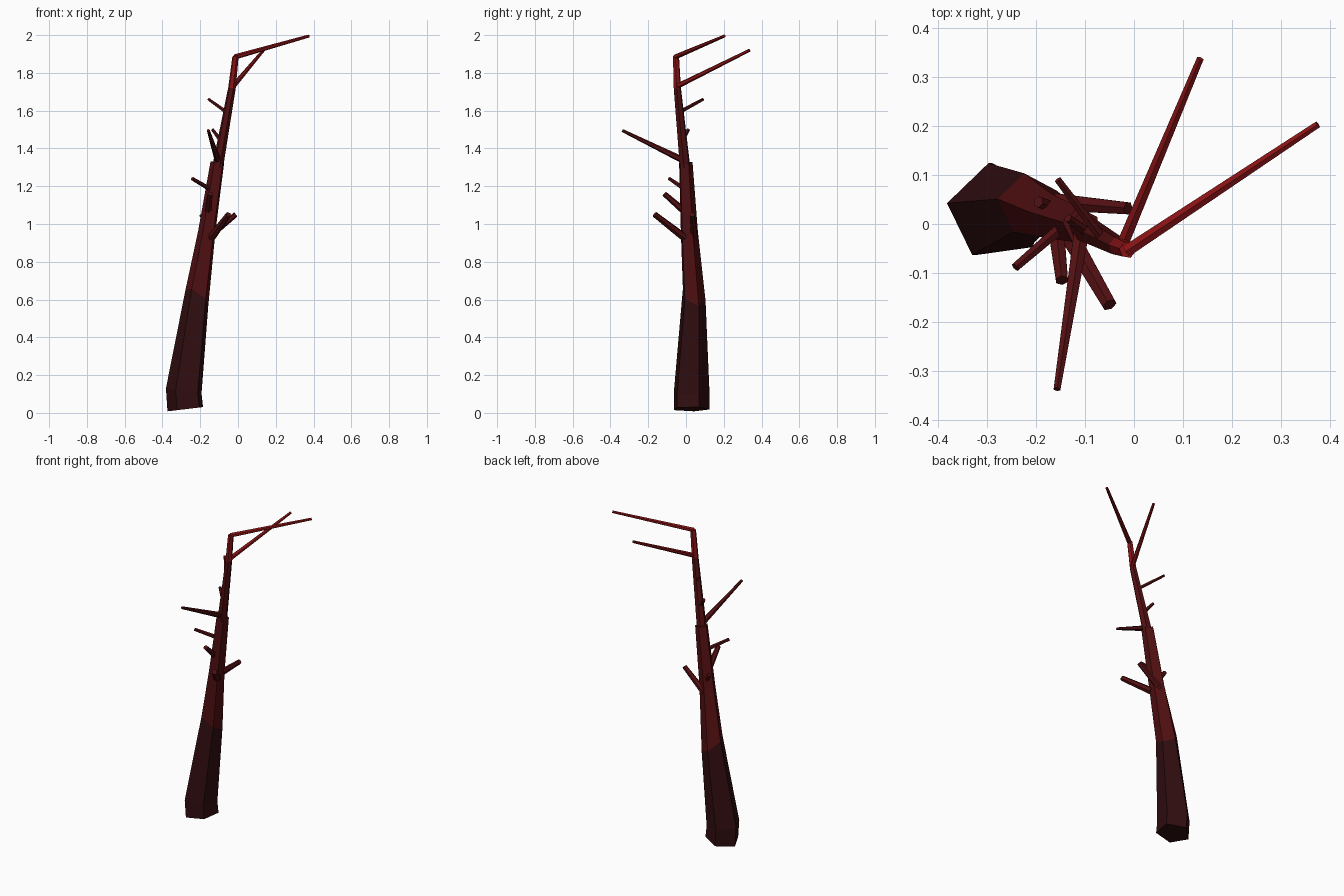
import bpy, bmesh, math
from mathutils import Vector

cube = bpy.data.objects.get("Cube")
if cube:
    bpy.data.objects.remove(cube)


def material(name, colour):
    m = bpy.data.materials.new(name)
    m.use_nodes = True
    m.diffuse_color = (*colour, 1)
    m.node_tree.nodes["Principled BSDF"].inputs["Base Color"].default_value = (*colour, 1)
    return m


DARK = material("dark bark", (0.030, 0.004, 0.005))
RED = material("red brown bark", (0.085, 0.005, 0.006))
BRIGHT = material("bright red bark", (0.26, 0.007, 0.008))


def finish(name, bm, mat):
    bmesh.ops.recalc_face_normals(bm, faces=bm.faces)
    mesh = bpy.data.meshes.new(name)
    bm.to_mesh(mesh)
    bm.free()
    mesh.materials.append(mat)
    obj = bpy.data.objects.new(name, mesh)
    bpy.context.collection.objects.link(obj)


def trunk(name, mat, sides, rings):
    """Loft of rings: (centre, radius, slope in x, slope in y)."""
    bm = bmesh.new()
    loops = []
    for (x, y, z), r, sx, sy in rings:
        loop = []
        for i in range(sides):
            a = math.radians(170) + math.tau * i / sides
            dx, dy = r * math.cos(a), r * math.sin(a)
            loop.append(bm.verts.new((x + dx, y + dy, z + sx * dx + sy * dy)))
        loops.append(loop)
    for low, high in zip(loops, loops[1:]):
        for i in range(sides):
            j = (i + 1) % sides
            bm.faces.new((low[i], low[j], high[j], high[i]))
    bm.faces.new(loops[0])
    bm.faces.new(loops[-1])
    finish(name, bm, mat)


def branch(name, mat, start, end, r1, r2):
    """Tapered six-sided stick between two points."""
    start, end = Vector(start), Vector(end)
    turn = (end - start).to_track_quat('Z', 'Y')
    bm = bmesh.new()
    bmesh.ops.create_cone(bm, cap_ends=True, segments=6, radius1=r1, radius2=r2,
                          depth=(end - start).length)
    for v in bm.verts:
        v.co = turn @ v.co + (start + end) / 2
    finish(name, bm, mat)


# Leaning trunk in four stacked lengths
trunk("trunk_base", DARK, 5, [
    ((-0.275, 0.025, 0.02), 0.10, 0.12, 0.0),
    ((-0.283, 0.025, 0.115), 0.10, -0.15, 0.0),
    ((-0.215, 0.04, 0.615), 0.064, -0.65, -0.4)])
trunk("trunk_middle", RED, 5, [
    ((-0.215, 0.04, 0.615), 0.064, -0.65, -0.4),
    ((-0.163, 0.015, 0.96), 0.048, -0.15, 0.05),
    ((-0.108, -0.003, 1.325), 0.038, -0.15, 0.05)])
trunk("trunk_upper", RED, 6, [
    ((-0.108, -0.005, 1.30), 0.029, -0.15, 0.1),
    ((-0.032, -0.046, 1.72), 0.020, -0.15, 0.1)])
trunk("trunk_tip", BRIGHT, 6, [
    ((-0.032, -0.046, 1.72), 0.020, -0.15, 0.1),
    ((-0.013, -0.053, 1.89), 0.017, 0.2, 0.1)])

# Long twigs at the top
branch("top_twig", BRIGHT, (-0.015, -0.055, 1.885), (0.375, 0.203, 1.995), 0.014, 0.008)
branch("back_twig", BRIGHT, (-0.025, -0.045, 1.73), (0.135, 0.337, 1.92), 0.014, 0.008)

# Bare branches and broken stubs along the trunk
stubs = {
    "long_front_branch": ((-0.106, -0.01, 1.335), (-0.157, -0.337, 1.495), 0.018, 0.008),
    "high_back_stub": ((-0.065, -0.03, 1.595), (-0.155, 0.09, 1.66), 0.011, 0.008),
    "short_stub": ((-0.09, -0.02, 1.44), (-0.135, 0.012, 1.50), 0.012, 0.009),
    "right_stub": ((-0.14, 0.0, 1.18), (-0.242, -0.088, 1.24), 0.013, 0.010),
    "front_stub": ((-0.16, 0.0, 1.06), (-0.147, -0.115, 1.16), 0.019, 0.014),
    "left_front_stub": ((-0.14, -0.01, 0.93), (-0.05, -0.165, 1.05), 0.022, 0.016),
    "left_back_stub": ((-0.16, 0.045, 0.93), (-0.012, 0.032, 1.05), 0.020, 0.014),
    "small_back_stub": ((-0.155, 0.03, 0.99), (-0.195, 0.045, 1.05), 0.015, 0.012),
}
for name, spec in stubs.items():
    branch(name, RED, *spec)
